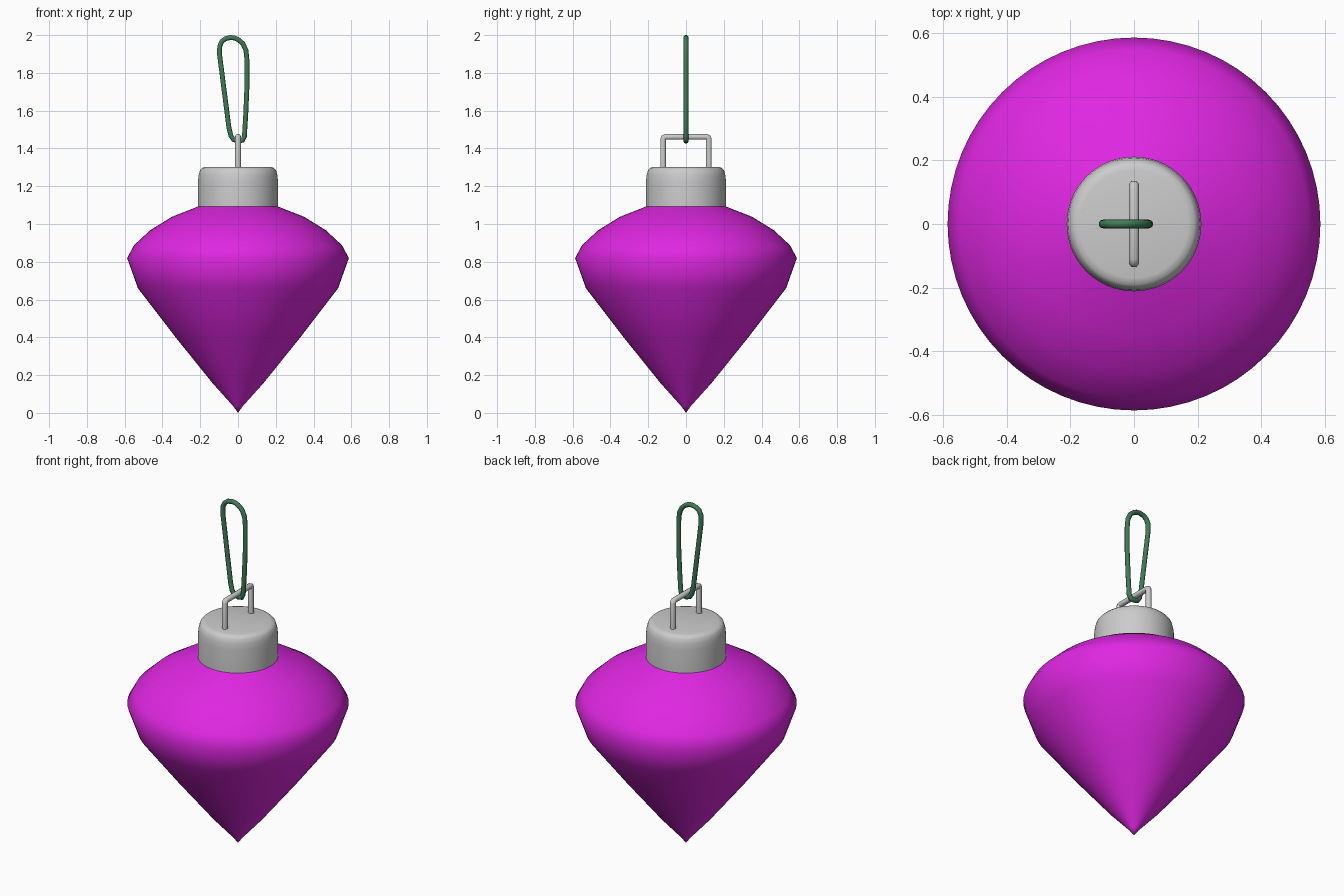
import bpy, bmesh, math

if "Cube" in bpy.data.objects:
    bpy.data.objects.remove(bpy.data.objects["Cube"])


def material(name, color):
    m = bpy.data.materials.new(name)
    m.diffuse_color = color
    m.use_nodes = True
    m.node_tree.nodes["Principled BSDF"].inputs["Base Color"].default_value = m.diffuse_color
    return m


def lathe(name, profile, segments=64, mat=None, angle=180):
    """Spin an (r, z) profile around the z axis."""
    bm = bmesh.new()
    verts = [bm.verts.new((r, 0, z)) for r, z in profile]
    edges = [bm.edges.new(p) for p in zip(verts, verts[1:])]
    bmesh.ops.spin(bm, geom=verts + edges, cent=(0, 0, 0), axis=(0, 0, 1),
                   angle=math.tau, steps=segments, use_duplicate=False)
    bmesh.ops.remove_doubles(bm, verts=bm.verts, dist=1e-4)
    bmesh.ops.recalc_face_normals(bm, faces=bm.faces)
    me = bpy.data.meshes.new(name)
    bm.to_mesh(me)
    bm.free()
    ob = bpy.data.objects.new(name, me)
    bpy.context.collection.objects.link(ob)
    return finish(ob, mat, angle)


def wire(name, points, radius, closed=False, mat=None):
    """Round wire swept along a path."""
    cu = bpy.data.curves.new(name, 'CURVE')
    cu.dimensions = '3D'
    cu.bevel_depth = radius
    cu.bevel_resolution = 3
    cu.use_fill_caps = True
    sp = cu.splines.new('POLY')
    sp.points.add(len(points) - 1)
    for p, co in zip(sp.points, points):
        p.co = (*co, 1)
    sp.use_cyclic_u = closed
    ob = bpy.data.objects.new(name, cu)
    bpy.context.collection.objects.link(ob)
    bpy.ops.object.select_all(action='DESELECT')
    ob.select_set(True)
    bpy.context.view_layer.objects.active = ob
    bpy.ops.object.convert(target='MESH')
    return finish(bpy.context.object, mat, 60)


def finish(ob, mat, angle):
    if mat:
        ob.data.materials.append(mat)
    bpy.ops.object.select_all(action='DESELECT')
    ob.select_set(True)
    bpy.context.view_layer.objects.active = ob
    bpy.ops.object.shade_smooth_by_angle(angle=math.radians(angle))
    return ob


magenta = material("magenta", (0.74, 0.02, 0.76, 1))
green = material("green", (0.05, 0.2, 0.09, 1))
silver = material("silver", (0.76, 0.74, 0.77, 1))

# Bauble body
lathe("bauble_body", [(0, 0), (0.025, 0.035), (0.137, 0.16), (0.33, 0.40), (0.53, 0.66),
                      (0.587, 0.82), (0.55, 0.888), (0.465, 0.967),
                      (0.35, 1.038), (0.205, 1.095)], mat=magenta)

# Metal cap
lathe("cap", [(0.19, 1.09), (0.212, 1.09), (0.212, 1.225), (0.208, 1.26), (0.201, 1.285),
              (0.19, 1.297), (0.17, 1.302), (0, 1.302)], mat=silver, angle=50)

# Bent wire loop on the cap
half = [(0, 0.121, 1.28), (0, 0.121, 1.448), (0, 0.118, 1.457), (0, 0.108, 1.461)]
wire("cap_loop", half + [(x, -y, z) for x, y, z in reversed(half)], 0.016, mat=silver)

# Hanging loop of string
path = [(-0.04, 1.987), (-0.066, 1.981), (-0.086, 1.966), (-0.097, 1.94), (-0.098, 1.90),
        (-0.075, 1.72), (-0.048, 1.51), (-0.038, 1.468), (-0.024, 1.447), (0, 1.439),
        (0.024, 1.442), (0.034, 1.465), (0.041, 1.58), (0.047, 1.72), (0.047, 1.87),
        (0.042, 1.92), (0.026, 1.955), (0, 1.977), (-0.02, 1.985)]
wire("hanging_loop", [(x, 0, z) for x, z in path], 0.0135, closed=True, mat=green)
